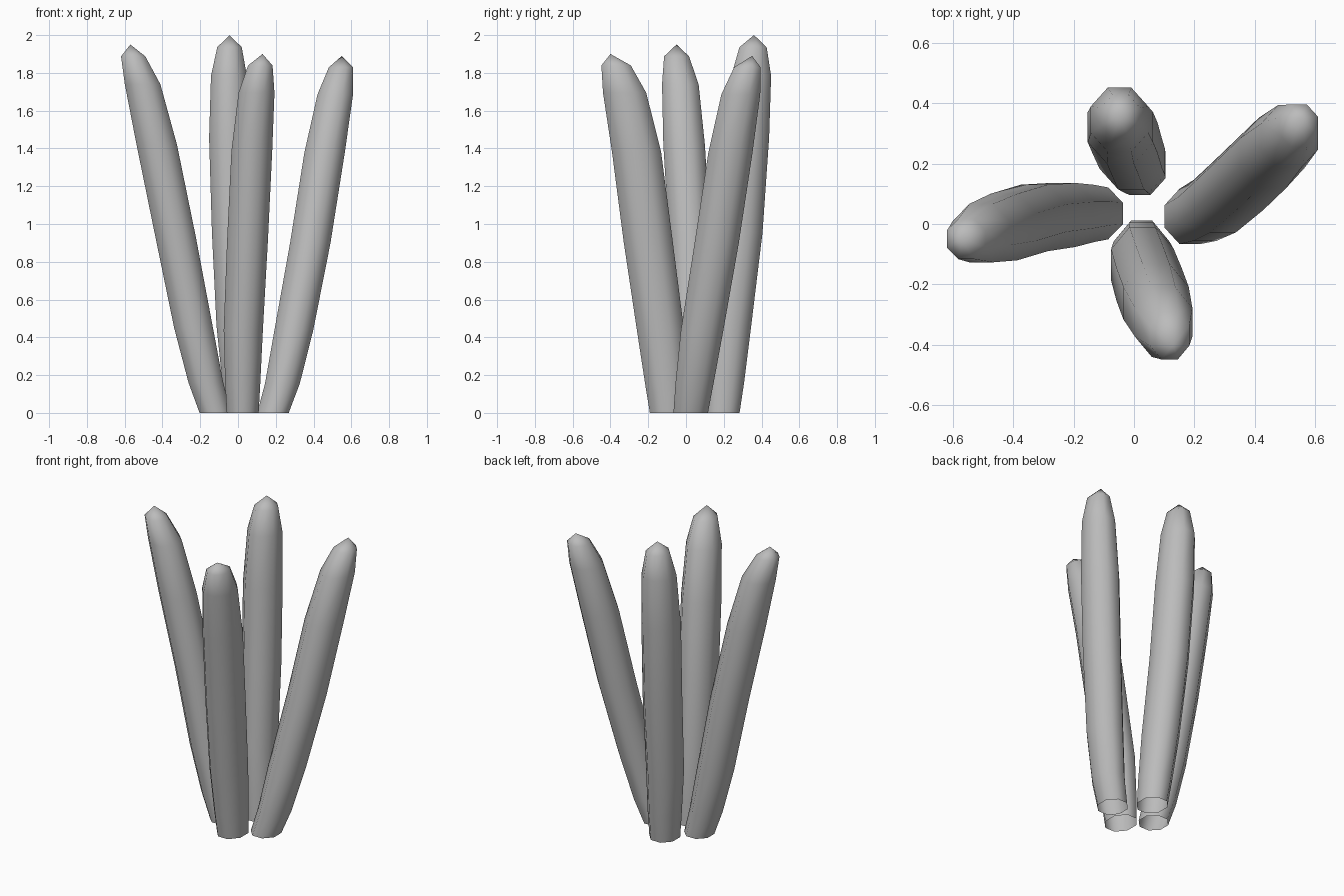
import bpy
import bmesh
from math import cos, sin, pi

cube = bpy.data.objects.get("Cube")
if cube:
    bpy.data.objects.remove(cube, do_unlink=True)

# One plain grey for every stalk
grey = bpy.data.materials.new("stalk_grey")
grey.use_nodes = True
colour = (0.5, 0.5, 0.5, 1)
grey.diffuse_color = colour
grey.node_tree.nodes["Principled BSDF"].inputs["Base Color"].default_value = colour

SIDES = 8
# Shared taper: height as a share of the full length, and width
LEVELS = [0, 0.082, 0.23, 0.477, 0.728, 0.892, 0.968]
WIDTHS = [0.78, 0.86, 0.96, 1, 1, 0.88, 0.6]


def stalk(name, height, rx, ry, xs, ys):
    """Leaning tapered tube, open at the foot and closed by a pointed tip."""
    bm = bmesh.new()
    fit = 1 / cos(pi / SIDES)
    rings = []
    for level, width, cx, cy in zip(LEVELS, WIDTHS, xs, ys):
        ring = []
        for i in range(SIDES):
            a = 2 * pi * (i + 0.5) / SIDES
            ring.append(bm.verts.new((cx + rx * fit * width * cos(a),
                                      cy + ry * fit * width * sin(a),
                                      level * height)))
        rings.append(ring)
    tip = bm.verts.new((xs[-1], ys[-1], height))
    for i in range(SIDES):
        j = (i + 1) % SIDES
        for low, high in zip(rings, rings[1:]):
            bm.faces.new((low[i], low[j], high[j], high[i]))
        bm.faces.new((rings[-1][i], rings[-1][j], tip))
    for face in bm.faces:
        face.smooth = True
    mesh = bpy.data.meshes.new(name)
    bm.to_mesh(mesh)
    bm.free()
    mesh.materials.append(grey)
    obj = bpy.data.objects.new(name, mesh)
    bpy.context.collection.objects.link(obj)


# Centre lines run from foot to tip
stalk("right_stalk", 1.95, 0.107, 0.11,
      [-0.12, -0.17, -0.235, -0.33, -0.43, -0.505, -0.555, -0.57],
      [0.035, 0.035, 0.03, 0.02, -0.01, -0.03, -0.05, -0.05])
stalk("back_stalk", 2.0, 0.108, 0.12,
      [0.02, 0.01, -0.01, -0.03, -0.045, -0.048, -0.045, -0.045],
      [0.19, 0.205, 0.23, 0.285, 0.32, 0.345, 0.355, 0.36])
stalk("left_stalk", 1.89, 0.107, 0.117,
      [0.185, 0.235, 0.295, 0.383, 0.458, 0.515, 0.545, 0.55],
      [0.025, 0.045, 0.085, 0.163, 0.235, 0.29, 0.325, 0.35])
stalk("front_stalk", 1.9, 0.108, 0.13,
      [0.025, 0.025, 0.028, 0.05, 0.073, 0.098, 0.118, 0.13],
      [-0.09, -0.105, -0.135, -0.2, -0.262, -0.325, -0.37, -0.4])
